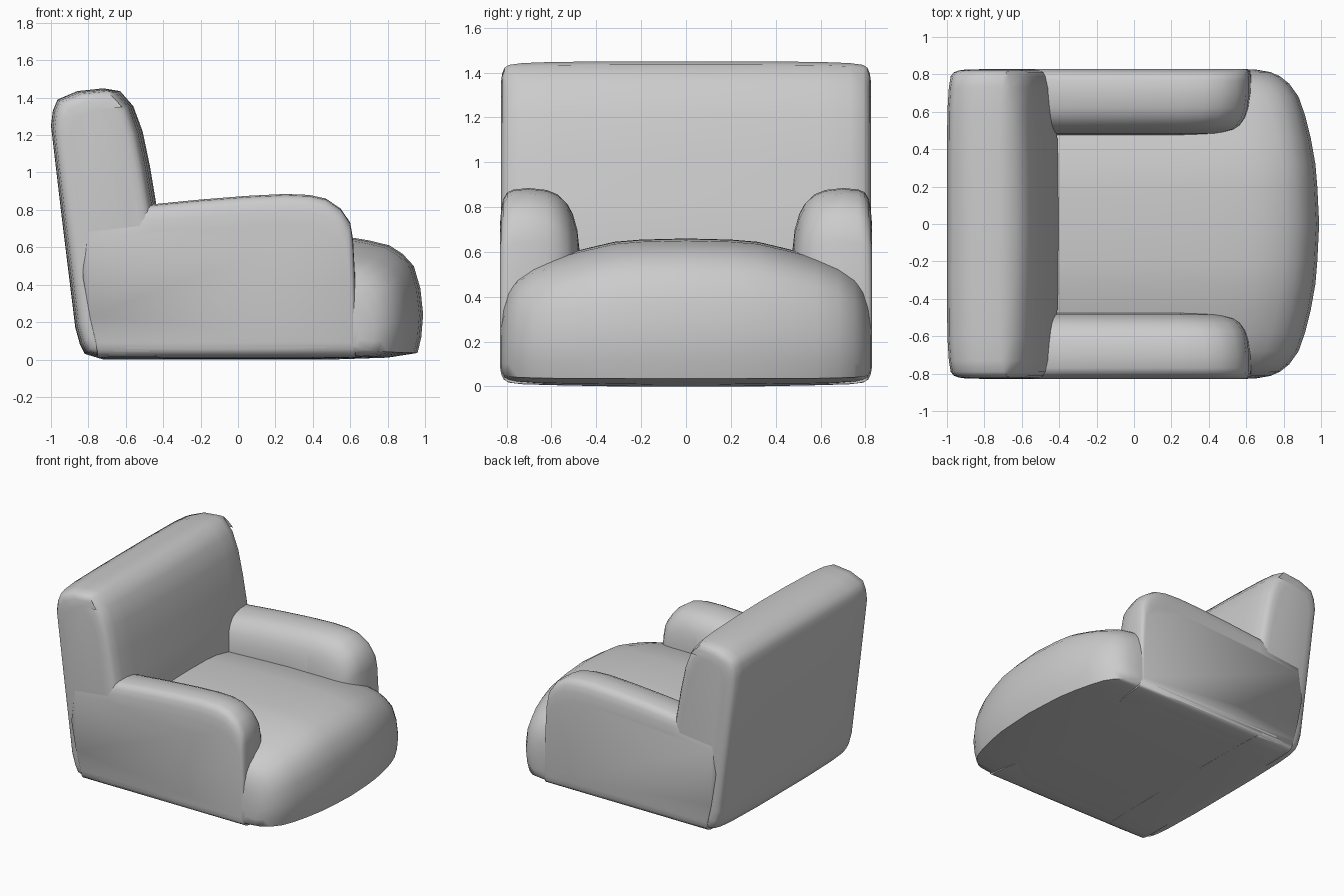
import bpy, bmesh, math


def loft(name, profile, mid, stations, symmetric=True):
    """Skin an x-z side profile across y.
    Each station: y, front shift, rear shift, lowest z, highest z."""
    if symmetric:
        stations = [(-s[0], *s[1:]) for s in reversed(stations) if s[0] > 0] + stations
    top = max(p[1] for p in profile)
    bm = bmesh.new()
    rings = []
    for y, front, rear, lo, hi in stations:
        rings.append([bm.verts.new((x + (front if x > mid else rear), y,
                                    lo + z / top * (hi - lo))) for x, z in profile])
    n = len(profile)
    for a, b in zip(rings, rings[1:]):
        for i in range(n):
            j = (i + 1) % n
            bm.faces.new((a[i], a[j], b[j], b[i]))
    bm.faces.new(rings[0])
    bm.faces.new(rings[-1])
    bmesh.ops.recalc_face_normals(bm, faces=bm.faces)
    mesh = bpy.data.meshes.new(name)
    bm.to_mesh(mesh)
    bm.free()
    obj = bpy.data.objects.new(name, mesh)
    bpy.context.collection.objects.link(obj)
    bpy.ops.object.select_all(action='DESELECT')
    obj.select_set(True)
    bpy.context.view_layer.objects.active = obj
    bpy.ops.object.shade_smooth_by_angle(angle=math.radians(60))
    return obj


# Seat: bowed front, crowned top
seat_profile = [(-0.6, 0), (-0.6, 0.63), (0.1, 0.66), (0.4, 0.658), (0.62, 0.65),
                (0.70, 0.637), (0.81, 0.61), (0.88, 0.565), (0.94, 0.50),
                (0.975, 0.38), (0.99, 0.24), (0.98, 0.12), (0.96, 0.035),
                (0.80, 0.01), (0.5, 0)]
seat = loft("seat", seat_profile, 0.45, [
    (0, 0, 0, 0, 0.66), (0.2, -0.01, 0, 0, 0.655), (0.32, -0.02, 0, 0.002, 0.645),
    (0.46, -0.045, 0, 0.004, 0.612), (0.58, -0.075, 0, 0.006, 0.58),
    (0.68, -0.11, 0, 0.01, 0.545), (0.75, -0.16, 0, 0.015, 0.505),
    (0.79, -0.21, 0, 0.02, 0.46), (0.812, -0.26, 0, 0.03, 0.40),
    (0.826, -0.34, 0, 0.06, 0.32)])

# Backrest: reclined slab with a rounded top
back_profile = [(-0.72, 0.0), (-0.82, 0.03), (-0.845, 0.08), (-0.87, 0.17),
                (-0.94, 0.74), (-1.0, 1.25), (-0.99, 1.33), (-0.965, 1.39),
                (-0.86, 1.435), (-0.72, 1.45), (-0.63, 1.435), (-0.56, 1.355),
                (-0.51, 1.22), (-0.47, 1.03), (-0.435, 0.82), (-0.40, 0.62),
                (-0.40, 0.0)]
back = loft("backrest", back_profile, -0.7, [
    (0, 0, 0, 0, 1.45), (0.3, -0.005, 0, 0, 1.45), (0.6, -0.015, 0.002, 0.006, 1.447),
    (0.73, -0.025, 0.01, 0.01, 1.442), (0.79, -0.04, 0.02, 0.017, 1.434),
    (0.81, -0.055, 0.035, 0.03, 1.42), (0.82, -0.075, 0.06, 0.045, 1.395),
    (0.826, -0.105, 0.10, 0.07, 1.35)])

# Armrest: rolled inner top edge and front end, mirrored to the other side
arm_profile = [(-0.75, 0.0), (-0.79, 0.2), (-0.83, 0.5), (-0.80, 0.78),
               (-0.45, 0.83), (-0.2, 0.855), (0.05, 0.875), (0.25, 0.885),
               (0.38, 0.88), (0.47, 0.86), (0.55, 0.805), (0.60, 0.73),
               (0.615, 0.64), (0.625, 0.45), (0.63, 0.25), (0.63, 0.0)]
arm = loft("armrest", arm_profile, 0.3, [
    (0.475, -0.23, 0, 0.02, 0.61), (0.485, -0.15, 0, 0.02, 0.70),
    (0.505, -0.08, 0, 0.015, 0.77), (0.53, -0.05, 0, 0.012, 0.815),
    (0.57, -0.025, 0, 0.01, 0.855), (0.62, -0.01, 0, 0.01, 0.876),
    (0.70, 0, 0, 0.01, 0.885), (0.77, 0, 0, 0.015, 0.878),
    (0.798, -0.002, 0, 0.022, 0.865), (0.815, -0.006, 0, 0.035, 0.835),
    (0.824, -0.012, 0, 0.055, 0.79), (0.83, -0.025, 0, 0.09, 0.72)], symmetric=False)
mirror = arm.modifiers.new("other_side", 'MIRROR')
mirror.use_axis = (False, True, False)
